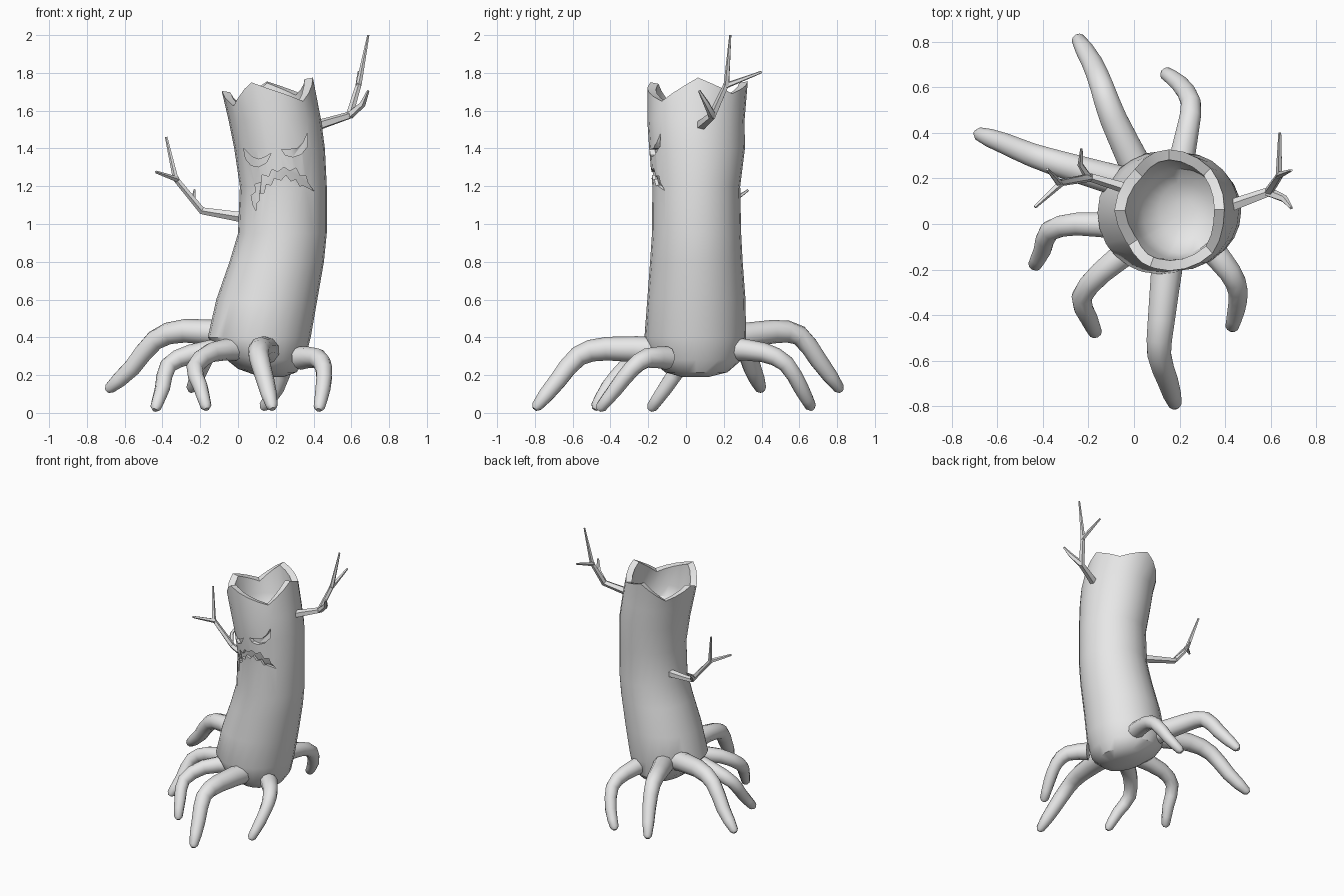
import bpy, bmesh, math
from mathutils import Vector

if "Cube" in bpy.data.objects:
    bpy.data.objects.remove(bpy.data.objects["Cube"])

bark = bpy.data.materials.new("grey bark")
bark.diffuse_color = (0.8, 0.8, 0.8, 1)
bark.use_nodes = True
bark.node_tree.nodes["Principled BSDF"].inputs["Base Color"].default_value = bark.diffuse_color


def make_object(name, bm, angle=40):
    bmesh.ops.recalc_face_normals(bm, faces=bm.faces)
    me = bpy.data.meshes.new(name)
    bm.to_mesh(me)
    bm.free()
    me.materials.append(bark)
    ob = bpy.data.objects.new(name, me)
    bpy.context.collection.objects.link(ob)
    smooth(ob, angle)
    return ob


def smooth(ob, angle):
    bpy.ops.object.select_all(action='DESELECT')
    ob.select_set(True)
    bpy.context.view_layer.objects.active = ob
    bpy.ops.object.shade_smooth_by_angle(angle=math.radians(angle))


def loft(bm, rings):
    """Skin a list of equal-length rings and cap both ends."""
    vs = [[bm.verts.new(p) for p in r] for r in rings]
    n = len(vs[0])
    for a, b in zip(vs, vs[1:]):
        for i in range(n):
            j = (i + 1) % n
            bm.faces.new((a[i], a[j], b[j], b[i]))
    bm.faces.new(vs[0])
    bm.faces.new(vs[-1])


def tube(bm, pts, radii, sides):
    pts = [Vector(p) for p in pts]
    rings = []
    for i, p in enumerate(pts):
        t = (pts[min(i + 1, len(pts) - 1)] - pts[max(i - 1, 0)]).normalized()
        ref = Vector((0, 0, 1)) if abs(t.z) < 0.93 else Vector((0, 1, 0))
        u = t.cross(ref).normalized()
        if i and u.dot(last) < 0.7:      # keep rings untwisted
            u = (last - t * last.dot(t)).normalized()
        last = u
        v = t.cross(u)
        rings.append([p + radii[i] * (u * math.cos(a) + v * math.sin(a))
                      for a in (2 * math.pi * (k + 0.5) / sides for k in range(sides))])
    loft(bm, rings)


def interp(table, x):
    for a, b in zip(table, table[1:]):
        if x <= b[0]:
            f = max(0, (x - a[0]) / (b[0] - a[0]))
            return [p + (q - p) * f for p, q in zip(a, b)]
    return list(table[-1])


# Trunk: height, left, right, front, back
TRUNK = [(0.19, 0.12, 0.24, -0.02, 0.12), (0.215, 0.0, 0.31, -0.11, 0.22),
         (0.28, -0.10, 0.355, -0.19, 0.295), (0.40, -0.16, 0.385, -0.22, 0.318),
         (0.60, -0.115, 0.42, -0.205, 0.315), (0.80, -0.045, 0.455, -0.19, 0.30),
         (0.95, 0.0, 0.47, -0.18, 0.292), (1.20, 0.01, 0.47, -0.178, 0.287),
         (1.40, -0.02, 0.46, -0.195, 0.312), (1.55, -0.05, 0.44, -0.205, 0.31),
         (1.72, -0.09, 0.40, -0.205, 0.325), (1.80, -0.09, 0.395, -0.20, 0.33)]
# Broken rim: angle in degrees, height
RIM = [(0, 1.775), (45, 1.69), (90, 1.755), (135, 1.63), (180, 1.705),
       (215, 1.625), (250, 1.75), (315, 1.65), (360, 1.775)]
SIDES = 24


def trunk_point(deg, z, inset=0.0):
    _, l, r, f, b = interp(TRUNK, z)
    a = math.radians(deg)
    return Vector(((l + r) / 2 + ((r - l) / 2 - inset) * math.cos(a),
                   (f + b) / 2 + ((b - f) / 2 - inset) * math.sin(a), z))


def front_y(x, z):
    _, l, r, f, b = interp(TRUNK, z)
    k = min(0.97, abs((x - (l + r) / 2) / ((r - l) / 2)))
    return (f + b) / 2 - (b - f) / 2 * math.sqrt(1 - k * k)


angles = sorted({i * 360 / SIDES for i in range(SIDES)} | {215, 250})
rim = [interp(RIM, a)[1] for a in angles]
rings = [[trunk_point(a, row[0]) for a in angles] for row in TRUNK[:10]]
# tilt the rounded underside, higher on the left
for ring in rings[:3]:
    for p in ring:
        p.z += max(0, 0.12 - p.x) * 0.15
rings.append([trunk_point(a, h) for a, h in zip(angles, rim)])
rings.append([trunk_point(a, h - 0.008, 0.045) for a, h in zip(angles, rim)])
# hollow inside
for z, inset in ((1.54, 0.05), (1.46, 0.07), (1.41, 0.13), (1.39, 0.20)):
    rings.append([trunk_point(a, z, inset) for a in angles])
bm = bmesh.new()
loft(bm, rings)
trunk = make_object("trunk", bm)

# Carved face outlines in x, z
left_eye = [(0.03, 1.40), (0.04, 1.345), (0.07, 1.31), (0.11, 1.303), (0.15, 1.325),
            (0.175, 1.375), (0.145, 1.355), (0.11, 1.342), (0.075, 1.355)]
right_eye = [(0.23, 1.395), (0.25, 1.365), (0.29, 1.355), (0.335, 1.37), (0.368, 1.41),
             (0.367, 1.48), (0.345, 1.43), (0.315, 1.40), (0.275, 1.395)]
mouth = [(0.08, 1.10), (0.07, 1.15), (0.095, 1.17), (0.09, 1.21), (0.127, 1.222),
         (0.127, 1.26), (0.164, 1.25), (0.18, 1.29), (0.21, 1.275), (0.243, 1.30),
         (0.275, 1.28), (0.307, 1.296), (0.328, 1.254), (0.36, 1.254), (0.37, 1.217),
         (0.402, 1.175), (0.344, 1.206), (0.328, 1.20), (0.307, 1.238), (0.28, 1.228),
         (0.254, 1.26), (0.228, 1.233), (0.19, 1.243), (0.175, 1.206), (0.148, 1.212),
         (0.138, 1.164), (0.111, 1.164), (0.111, 1.122), (0.097, 1.11), (0.095, 1.07)]
for name, outline in (("left_eye", left_eye), ("right_eye", right_eye), ("mouth", mouth)):
    bm = bmesh.new()
    depth = 0.03 if "eye" in name else 0.02
    loft(bm, [[(x, -0.4, z) for x, z in outline],
              [(x, front_y(x, z) + depth, z) for x, z in outline]])
    bmesh.ops.triangulate(bm, faces=bm.faces)
    cutter = make_object(name + "_cutter", bm)
    cutter.hide_render = True
    cutter.hide_set(True)
    mod = trunk.modifiers.new(name, 'BOOLEAN')
    mod.operation, mod.solver, mod.object = 'DIFFERENCE', 'EXACT', cutter
bpy.context.view_layer.objects.active = trunk
trunk.select_set(True)
for mod in list(trunk.modifiers):
    if mod.type == 'BOOLEAN':
        bpy.ops.object.modifier_apply(modifier=mod.name)
for ob in [o for o in bpy.data.objects if o.name.endswith("_cutter")]:
    bpy.data.objects.remove(ob)
smooth(trunk, 35)

# Roots: centre lines from trunk to tip
ROOTS = {
    "back_left_root": [(0.02, .23, .39), (-.09, .46, .43), (-.14, .6, .41), (-.18, .70, .28), (-.245, .81, .13)],
    "left_back_root": [(0, .17, .41), (-.28, .25, .435), (-.44, .30, .385), (-.56, .35, .24), (-.68, .395, .13)],
    "left_root": [(-.06, -.01, .34), (-.25, .0, .31), (-.37, -.03, .25), (-.40, -.11, .13), (-.435, -.18, .03)],
    "front_left_root": [(0, -.10, .34), (-.14, -.21, .32), (-.23, -.32, .24), (-.20, -.41, .14), (-.17, -.475, .035)],
    "front_root": [(.15, -.14, .33), (.12, -.42, .34), (.11, -.57, .30), (.145, -.68, .17), (.18, -.79, .035)],
    "front_right_root": [(.33, -.10, .29), (.42, -.21, .29), (.455, -.29, .23), (.45, -.37, .13), (.43, -.45, .03)],
    "back_root": [(.20, .24, .34), (.235, .41, .32), (.25, .53, .26), (.205, .61, .13), (.14, .66, .035)],
}
for name, pts in ROOTS.items():
    p = [Vector(q) for q in pts]
    big = 1.2 if name in ("front_root", "back_left_root", "left_back_root") else 1.0
    path, radii = [], []
    widths = [0.062, 0.052, 0.045, 0.040, 0.030]
    for i in range(4):
        a, d = p[max(i - 1, 0)], p[min(i + 2, 4)]
        for t in (0, 0.5):
            # halfway points follow a smooth spline
            path.append(p[i] if t == 0 else (9 * (p[i] + p[i + 1]) - a - d) / 16)
            radii.append((widths[i] * (1 - t) + widths[i + 1] * t) * big)
    tip = (p[4] - p[3]).normalized()
    path += [p[4], p[4] + tip * 0.02]
    radii += [0.030, 0.014]
    bm = bmesh.new()
    tube(bm, path, radii, 10)
    make_object(name, bm, 50)

# Bare branches: main stem plus twigs, each as (points, radii)
BRANCHES = {
    "right_branch": [
        ([(.40, .07, 1.515), (.59, .14, 1.575), (.64, .215, 1.74), (.69, .235, 2.0)], (.03, .022, .016, .006)),
        ([(.637, .205, 1.73), (.64, .40, 1.805)], (.016, .007)),
        ([(.59, .14, 1.575), (.66, .11, 1.635), (.69, .07, 1.705)], (.022, .017, .007))],
    "left_branch": [
        ([(.06, .13, 1.03), (-.19, .205, 1.07), (-.33, .18, 1.24), (-.38, .24, 1.46)], (.03, .02, .016, .007)),
        ([(-.32, .18, 1.235), (-.435, .075, 1.275)], (.016, .008)),
        ([(-.20, .205, 1.08), (-.235, .26, 1.13), (-.23, .33, 1.18)], (.018, .013, .006))],
}
for name, stems in BRANCHES.items():
    bm = bmesh.new()
    for pts, radii in stems:
        tube(bm, pts, radii, 5)
    make_object(name, bm, 30)
